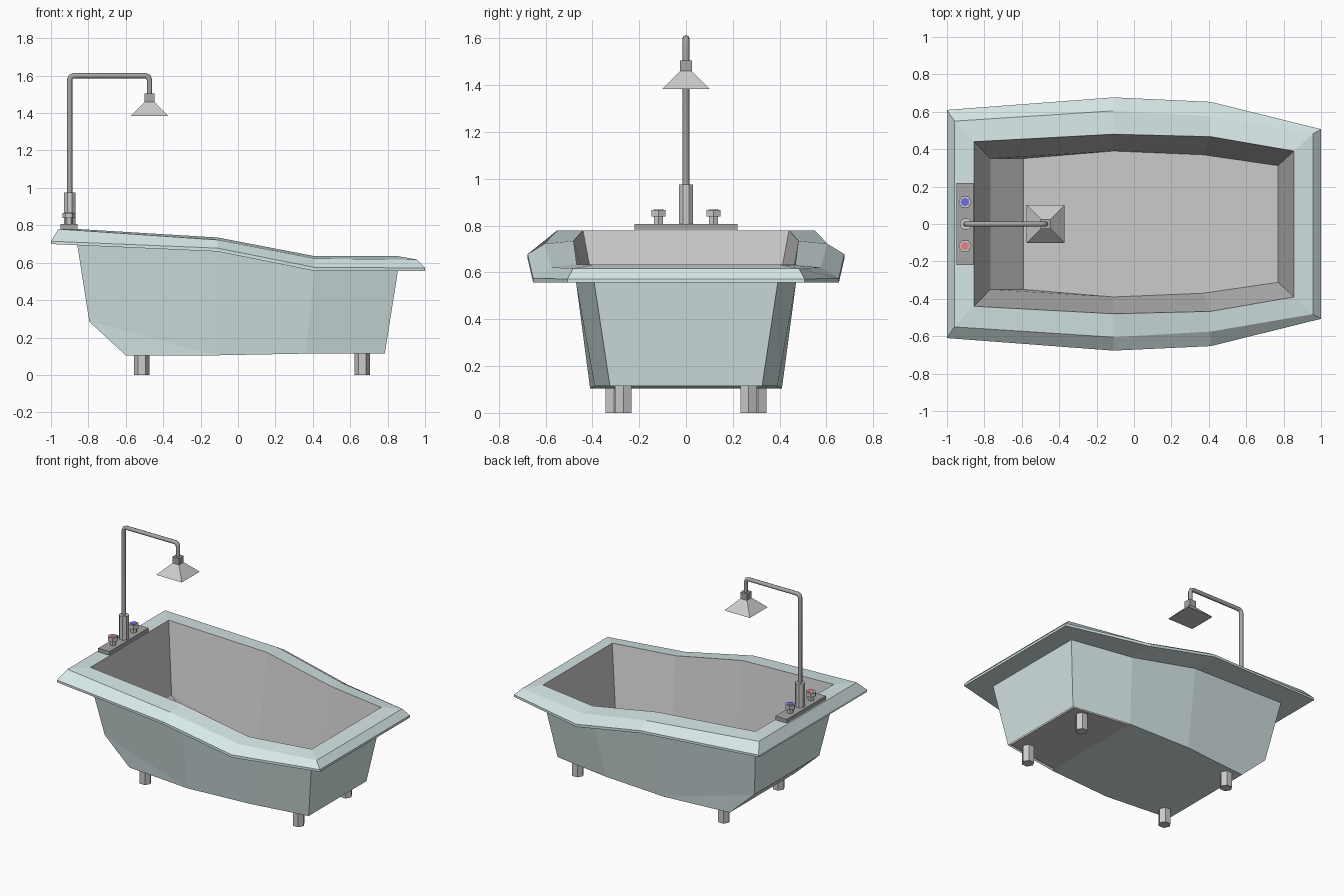
import bpy, bmesh, math
from mathutils import Matrix

if "Cube" in bpy.data.objects:
    bpy.data.objects.remove(bpy.data.objects["Cube"])


def material(name, rgb):
    m = bpy.data.materials.new(name)
    m.diffuse_color = (*rgb, 1)
    m.use_nodes = True
    m.node_tree.nodes["Principled BSDF"].inputs["Base Color"].default_value = m.diffuse_color
    return m


TEAL = material("teal_enamel", (0.68, 0.80, 0.80))
METAL = material("dark_metal", (0.38, 0.38, 0.38))
STEEL = material("steel", (0.55, 0.55, 0.55))
RED = material("red", (0.8, 0.22, 0.22))
BLUE = material("blue", (0.15, 0.15, 0.85))


def finish(bm, name, mat=None):
    me = bpy.data.meshes.new(name)
    bm.to_mesh(me)
    bm.free()
    ob = bpy.data.objects.new(name, me)
    bpy.context.collection.objects.link(ob)
    if mat:
        me.materials.append(mat)
    return ob


def prism(name, x, y, z0, z1, r0, r1=None, sides=6, turn=90, mat=None):
    """Upright n-sided prism or frustum from z0 to z1."""
    bm = bmesh.new()
    r1 = r0 if r1 is None else r1
    m = Matrix.Translation((x, y, (z0 + z1) / 2)) @ Matrix.Rotation(math.radians(turn), 4, 'Z')
    bmesh.ops.create_cone(bm, cap_ends=True, segments=sides, radius1=r0, radius2=r1,
                          depth=z1 - z0, matrix=m)
    return finish(bm, name, mat)


def ring(bm, half):
    """Closed loop from four stations (x, y, z), mirrored across y."""
    pts = [(x, -y, z) for x, y, z in half] + list(reversed(half))
    return [bm.verts.new(p) for p in pts]


def bridge(bm, a, b):
    n = len(a)
    for i in range(n):
        j = (i + 1) % n
        bm.faces.new((a[i], a[j], b[j], b[i]))


def bottom(bm, low, slope, strips):
    """Sloped back and floor strips closing the lowest loop."""
    x, y, z = slope
    s, t = bm.verts.new((x, -y, z)), bm.verts.new((x, y, z))
    bm.faces.new((low[0], low[7], t, s))
    bm.faces.new((low[0], s, low[1]))
    bm.faces.new((low[7], low[6], t))
    near, far = [s, *low[1:4]], [t, low[6], low[5], low[4]]
    for i in range(strips):
        bm.faces.new((near[i], far[i], far[i + 1], near[i + 1]))


# Rim loops, from the opening outwards and under to the wall
opening = [(-.855, .44, .78), (-.11, .48, .735), (.41, .467, .635), (.855, .39, .635)]
crest = [(-.96, .55, .78), (-.11, .605, .722), (.41, .575, .622), (.957, .482, .617)]
edge = [(-1, .61, .715), (-.11, .677, .678), (.41, .653, .575), (1, .507, .572)]
edge_low = [(-1, .61, .70), (-.11, .677, .66), (.41, .653, .556), (1, .507, .556)]
wall_top = [(-.86, .445, .70), (-.11, .483, .66), (.41, .47, .556), (.855, .392, .556)]
wall_low = [(-.795, .365, .285), (-.11, .41, .105), (.36, .39, .114), (.785, .325, .115)]

# Outer shell: rim, walls and underside (the foot strip shows the basin)
bm = bmesh.new()
loops = [ring(bm, h) for h in (opening, crest, edge, edge_low, wall_top, wall_low)]
for a, b in zip(loops, loops[1:]):
    bridge(bm, a, b)
bottom(bm, loops[-1], (-.6, .365, .105), 2)
bmesh.ops.recalc_face_normals(bm, faces=bm.faces)
finish(bm, "tub_shell", TEAL)

# Inner basin
basin_low = [(-.768, .35, .30), (-.11, .39, .118), (.37, .37, .118), (.77, .312, .118)]
bm = bmesh.new()
top, low = ring(bm, opening), ring(bm, basin_low)
bridge(bm, low, top)
bottom(bm, low, (-.59, .35, .118), 3)
bmesh.ops.recalc_face_normals(bm, faces=bm.faces)
bmesh.ops.reverse_faces(bm, faces=bm.faces)
finish(bm, "basin")

# Legs
for label, x, y in (("head", -.515, .308), ("foot", .665, .268)):
    for side, s in (("front", -1), ("back", 1)):
        prism(f"{label}_{side}_leg", x, s * y, 0, .125, .041, mat=STEEL)

# Tap plate on the rim
bm = bmesh.new()
bmesh.ops.create_cube(bm, size=1, matrix=Matrix.Translation((-.904, 0, .792))
                      @ Matrix.Diagonal((.09, .44, .03, 1)))
finish(bm, "tap_plate", METAL)

# Tap knobs with coloured caps
for label, y, mat in (("hot", -.118, RED), ("cold", .118, BLUE)):
    prism(f"{label}_stem", -.904, y, .80, .842, .022, mat=STEEL)
    prism(f"{label}_knob", -.904, y, .838, .866, .035, mat=STEEL)
    prism(f"{label}_cap", -.904, y, .86, .869, .022, sides=10, mat=mat)

# Shower riser base and bent pipe
prism("pipe_base", -.9, 0, .80, .975, .033, sides=8, turn=22.5, mat=STEEL)
path = [(-.9, .96), (-.9, 1.578), (-.893, 1.594), (-.878, 1.6),
        (-.495, 1.6), (-.48, 1.594), (-.473, 1.578), (-.473, 1.49)]
cu = bpy.data.curves.new("shower_pipe", 'CURVE')
cu.dimensions = '3D'
cu.bevel_depth = .0145
cu.bevel_resolution = 2
cu.use_fill_caps = True
sp = cu.splines.new('POLY')
sp.points.add(len(path) - 1)
for p, (x, z) in zip(sp.points, path):
    p.co = (x, 0, z, 1)
cu.materials.append(METAL)
bpy.context.collection.objects.link(bpy.data.objects.new("shower_pipe", cu))

# Shower head: square collar and flared pyramid
R2 = math.sqrt(2)
prism("shower_collar", -.473, 0, 1.455, 1.506, .026 * R2, sides=4, turn=45, mat=METAL)
prism("shower_head", -.473, 0, 1.384, 1.46, .101 * R2, .026 * R2, sides=4, turn=45, mat=STEEL)
